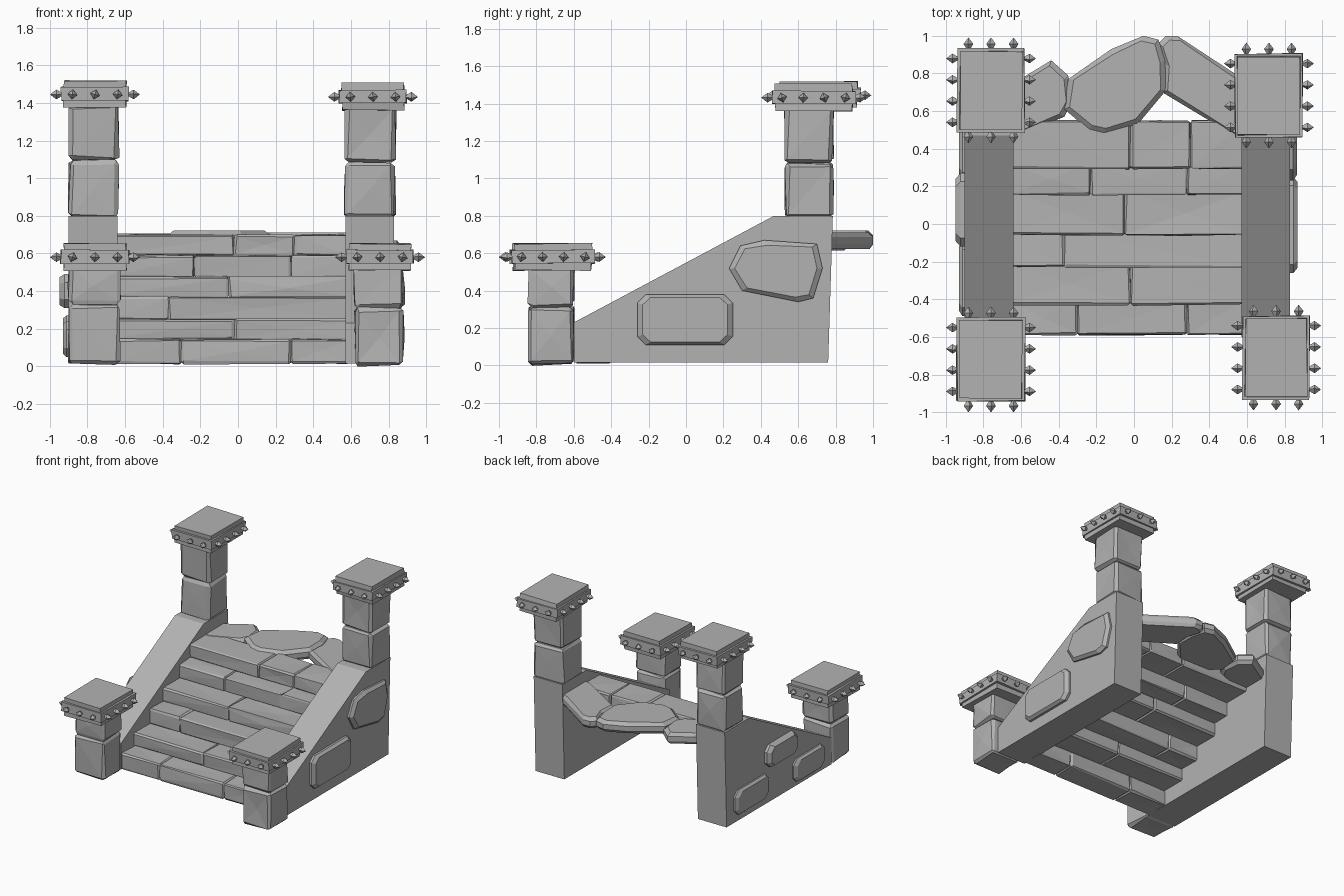
import bpy, bmesh, math, random
from mathutils import Vector, Matrix

random.seed(4)
if "Cube" in bpy.data.objects:
    bpy.data.objects.remove(bpy.data.objects["Cube"])

stone = bpy.data.materials.new("grey stone")
stone.use_nodes = True
GREY = (0.45, 0.45, 0.45, 1)
stone.diffuse_color = GREY
stone.node_tree.nodes["Principled BSDF"].inputs["Base Color"].default_value = GREY


def finish(name, bm):
    bmesh.ops.recalc_face_normals(bm, faces=bm.faces)
    mesh = bpy.data.meshes.new(name)
    bm.to_mesh(mesh)
    bm.free()
    mesh.materials.append(stone)
    ob = bpy.data.objects.new(name, mesh)
    bpy.context.collection.objects.link(ob)
    return ob


def block(bm, lo, hi, chamfer=0.012, rough=0.005, facets=True):
    """Chamfered, slightly uneven stone block added to bm."""
    part = bmesh.new()
    bmesh.ops.create_cube(part, size=1)
    lo, hi = Vector(lo), Vector(hi)
    for v in part.verts:
        v.co = (lo + hi) / 2 + v.co * (hi - lo)
    if chamfer:
        bmesh.ops.bevel(part, geom=part.edges[:], offset=chamfer, segments=1, affect="EDGES")
    if facets:
        large = sorted(part.faces, key=lambda f: -f.calc_area())[:6]
        bmesh.ops.poke(part, faces=large)
    for v in part.verts:
        v.co += Vector([random.uniform(-rough, rough) for _ in range(3)])
    temp = bpy.data.meshes.new("temp")
    part.to_mesh(temp)
    part.free()
    bm.from_mesh(temp)
    bpy.data.meshes.remove(temp)


def loft(name, outline, rings, place):
    """Skin a flat outline through (depth, inset) rings."""
    bm = bmesh.new()
    pts = [Vector(p) for p in outline]
    mid = sum(pts, Vector((0, 0))) / len(pts)
    loops = []
    for depth, inset in rings:
        loop = []
        for p in pts:
            q = p - (p - mid).normalized() * inset
            loop.append(bm.verts.new(place(q.x, q.y, depth)))
        loops.append(loop)
    n = len(pts)
    for a, b in zip(loops, loops[1:]):
        for i in range(n):
            bm.faces.new((a[i], a[(i + 1) % n], b[(i + 1) % n], b[i]))
    bm.faces.new(loops[0][::-1])
    bm.faces.new(loops[-1])
    return finish(name, bm)


# Sloping side walls
profile = [(-0.6, 0.015), (-0.6, 0.23), (0.47, 0.8), (0.785, 0.8), (0.76, 0.015)]
for side, x0, x1 in (("right", -0.9, -0.64), ("left", 0.57, 0.83)):
    loft(side + "_wall", profile, [(x0, 0), (x1, 0)], lambda y, z, x: (x, y, z))

# Steps, each a row of blocks
fronts = [-0.59, -0.43, -0.23, -0.06, 0.155, 0.295, 0.55]
tops = [0.02, 0.145, 0.25, 0.37, 0.475, 0.59, 0.7]
seams = [(-0.3, 0.28), (-0.02,), (-0.37,), (-0.05,), (-0.23, 0.28), (-0.02, 0.3)]
for i, cuts in enumerate(seams):
    bm = bmesh.new()
    edges = [-0.66, *cuts, 0.59]
    back = fronts[i + 1] + (0.03 if i < 5 else 0)
    for a, b in zip(edges, edges[1:]):
        block(bm, (a, fronts[i], tops[i] - 0.005), (b, back, tops[i + 1]), 0.01, 0.005)
    finish(f"step_{i + 1}", bm)

# Landing made of three broken slabs
slabs = {
    "right_landing_slab": (0.705, [(-0.72, 0.48), (-0.72, 0.7), (-0.44, 0.87), (-0.35, 0.79),
                                   (-0.33, 0.65), (-0.37, 0.57), (-0.62, 0.47)]),
    "middle_landing_slab": (0.722, [(-0.35, 0.77), (-0.12, 0.93), (0.05, 1.0), (0.13, 0.98),
                                    (0.165, 0.87), (0.17, 0.71), (0.02, 0.53), (-0.16, 0.48),
                                    (-0.24, 0.5), (-0.37, 0.61)]),
    "left_landing_slab": (0.712, [(0.13, 0.96), (0.17, 1.0), (0.23, 1.0), (0.55, 0.79),
                                  (0.7, 0.7), (0.7, 0.45), (0.55, 0.46), (0.15, 0.7), (0.16, 0.85)]),
}
for name, (top, outline) in slabs.items():
    rings = [(top - 0.09, 0.025), (top - 0.065, 0), (top - 0.025, 0), (top, 0.03)]
    loft(name, outline, rings, lambda x, y, z: (x, y, z))


# Raised stones on the outer wall faces
def rounded(y0, y1, z0, z1, c=0.045):
    return [(y0, z0 + c), (y0 + c, z0), (y1 - c, z0), (y1, z0 + c),
            (y1, z1 - c), (y1 - c, z1), (y0 + c, z1), (y0, z1 - c)]


upper = [(0.29, 0.64), (0.42, 0.67), (0.7, 0.65), (0.73, 0.52),
         (0.68, 0.36), (0.6, 0.34), (0.3, 0.4), (0.23, 0.52)]
wall_stones = [
    ("left_upper_wall_stone", 0.82, 1, 0.045, upper),
    ("left_lower_wall_stone", 0.82, 1, 0.05, rounded(-0.26, 0.25, 0.11, 0.38)),
    ("right_back_wall_stone", -0.89, -1, 0.04, rounded(0.23, 0.67, 0.07, 0.27)),
    ("right_upper_wall_stone", -0.89, -1, 0.058, rounded(-0.12, 0.27, 0.31, 0.49)),
    ("right_front_wall_stone", -0.89, -1, 0.04, rounded(-0.49, -0.09, 0.05, 0.24)),
]
for name, x, out, thick, outline in wall_stones:
    loft(name, outline, [(0, 0), (thick * 0.55, 0), (thick, 0.03)],
         lambda y, z, d: (x + out * d, y, z))


# Studded pillar cap
def spike(bm, base, direction):
    turn = Vector(direction).to_track_quat("Z", "Y").to_matrix().to_4x4()
    spot = Matrix.Translation(base) @ turn
    spot = spot @ Matrix.Rotation(random.uniform(-0.3, 0.3), 4, "Z")
    for r0, r1, z, depth in ((0.008, 0.026, 0.01, 0.03), (0.026, 0, 0.042, 0.034)):
        bmesh.ops.create_cone(bm, cap_ends=True, segments=4, radius1=r0, radius2=r1,
                              depth=depth, matrix=spot @ Matrix.Translation((0, 0, z)))


def cap(name, cx, cy, z):
    bm = bmesh.new()
    for hx, hy, z0, z1 in ((0.165, 0.205, 0, 0.045), (0.18, 0.222, 0.035, 0.107),
                           (0.165, 0.208, 0.1, 0.142)):
        block(bm, (cx - hx, cy - hy, z + z0), (cx + hx, cy + hy, z + z1), 0, 0.005, False)
    finish(name, bm)
    bm = bmesh.new()
    for s in (-1, 1):
        for k in range(3):
            spike(bm, (cx + (k - 1) * 0.12, cy + s * 0.222, z + 0.07), (0, s, 0))
        for k in range(4):
            spike(bm, (cx + s * 0.18, cy + (k - 1.5) * 0.113, z + 0.07), (s, 0, 0))
    finish(name + "_spikes", bm)


# Pillars: stacked blocks under a cap
pillars = [
    ("front_right", (-0.9, -0.63), (-0.84, -0.6), (0.01, 0.33, 0.53), (-0.76, -0.72, 0.51)),
    ("front_left", (0.62, 0.88), (-0.84, -0.6), (0.005, 0.31, 0.53), (0.755, -0.71, 0.51)),
    ("back_right", (-0.895, -0.635), (0.53, 0.785), (0.79, 1.095, 1.39), (-0.76, 0.71, 1.375)),
    ("back_left", (0.57, 0.835), (0.53, 0.785), (0.79, 1.08, 1.38), (0.717, 0.683, 1.362)),
]
for name, xs, ys, levels, top in pillars:
    bm = bmesh.new()
    for z0, z1 in zip(levels, levels[1:]):
        block(bm, (xs[0], ys[0], z0), (xs[1], ys[1], z1), 0.018, 0.008)
    finish(name + "_pillar", bm)
    cap(name + "_cap", *top)
